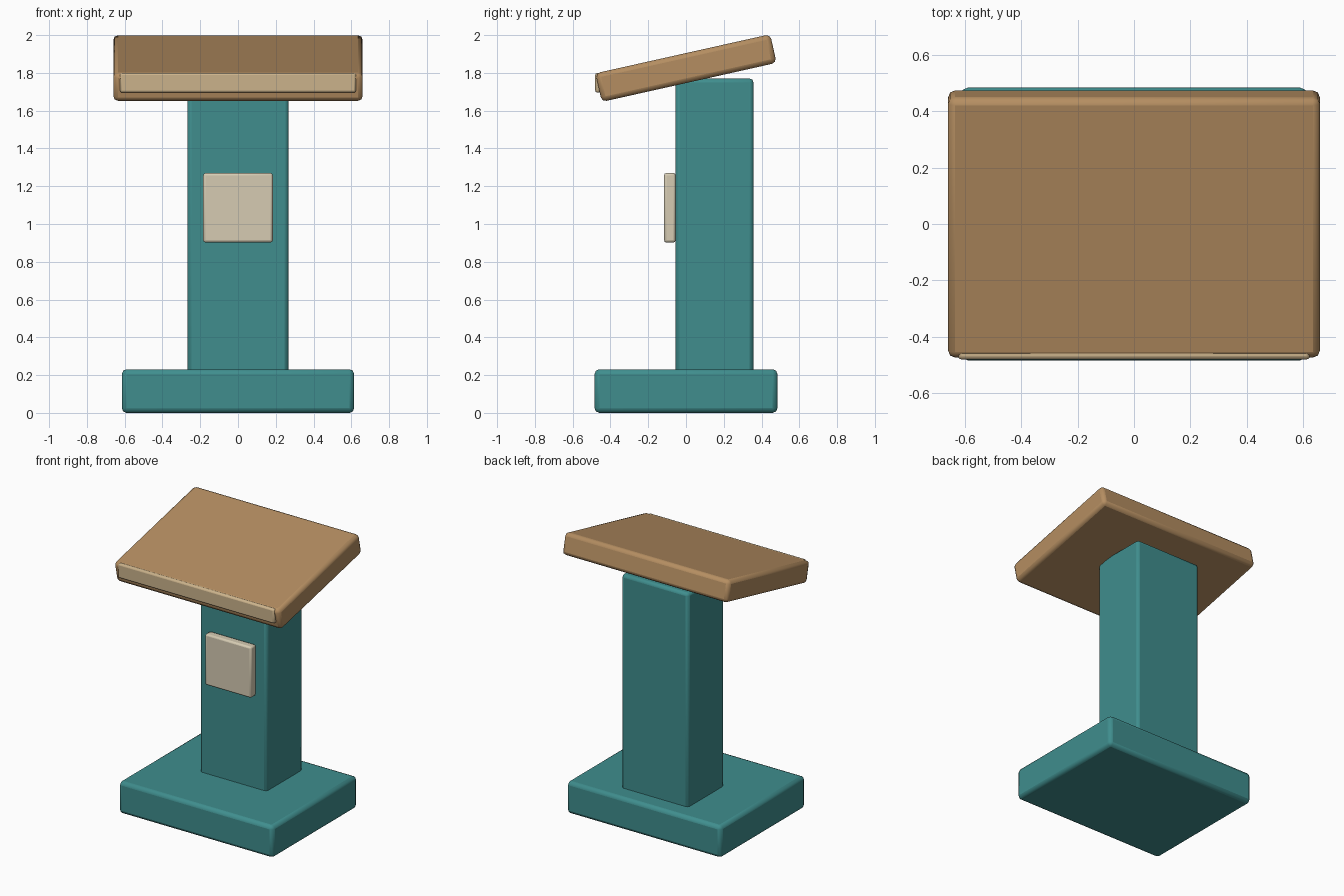
import bpy
import math

if "Cube" in bpy.data.objects:
    bpy.data.objects.remove(bpy.data.objects["Cube"])


def material(name, rgb):
    m = bpy.data.materials.new(name)
    m.diffuse_color = (*rgb, 1)
    m.use_nodes = True
    m.node_tree.nodes["Principled BSDF"].inputs["Base Color"].default_value = m.diffuse_color
    return m


teal = material("teal_paint", (0.05, 0.27, 0.27))
wood = material("wood", (0.46, 0.27, 0.12))
tan = material("light_wood", (0.60, 0.45, 0.26))
cream = material("cream", (0.67, 0.60, 0.45))


def box(name, lo, hi, mat, bevel, tilt=0.0):
    """Bevelled box spanning lo..hi, optionally tilted about x through its centre."""
    centre = [(a + b) / 2 for a, b in zip(lo, hi)]
    bpy.ops.mesh.primitive_cube_add(size=1, location=centre)
    ob = bpy.context.object
    ob.name = name
    ob.scale = [b - a for a, b in zip(lo, hi)]
    bpy.ops.object.transform_apply(location=False, rotation=False, scale=True)
    ob.rotation_euler.x = tilt
    ob.data.materials.append(mat)
    mod = ob.modifiers.new("Bevel", "BEVEL")
    mod.width = bevel
    mod.segments = 2
    bpy.ops.object.shade_smooth_by_angle(angle=math.radians(30))
    return ob


# Base and column
box("base", (-0.615, -0.484, 0), (0.615, 0.484, 0.231), teal, 0.025)
box("column", (-0.267, -0.055, 0.20), (0.267, 0.357, 1.77), teal, 0.02)

# Square plaque on the column front
box("front_plaque", (-0.184, -0.116, 0.902), (0.184, -0.055, 1.27), cream, 0.012)

# Sloping reading desk with a ledge on its low edge
box("reading_desk", (-0.66, -0.474, 1.748), (0.66, 0.474, 1.903), wood, 0.025,
    math.radians(12.6))
box("book_ledge", (-0.625, -0.481, 1.695), (0.625, -0.436, 1.80), tan, 0.012)
